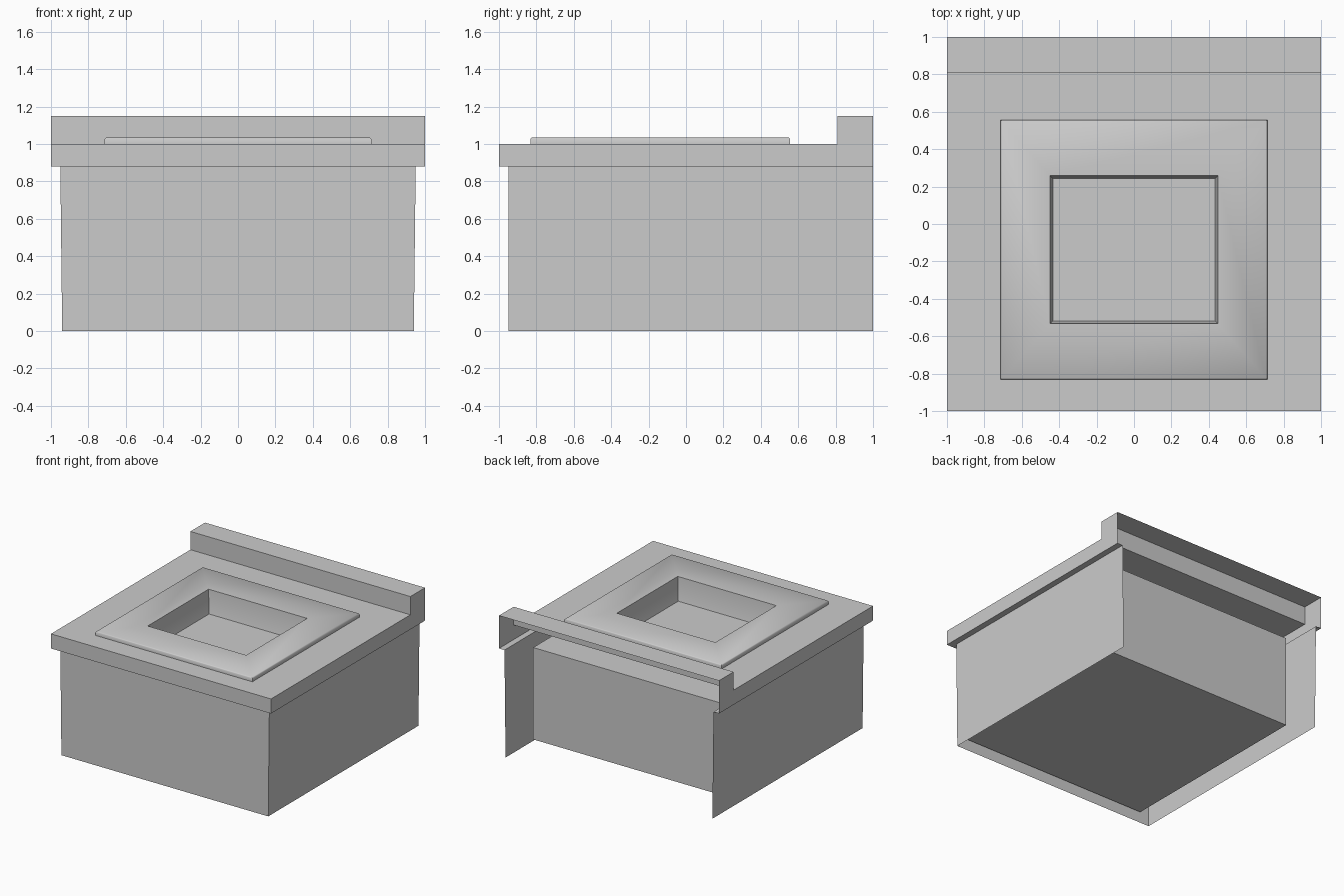
import bpy
import bmesh

if "Cube" in bpy.data.objects:
    bpy.data.objects.remove(bpy.data.objects["Cube"])


def make(name, build, smooth=False):
    """Create an object whose mesh is filled in by build(bm)."""
    bm = bmesh.new()
    build(bm)
    bmesh.ops.remove_doubles(bm, verts=bm.verts, dist=0.0005)
    me = bpy.data.meshes.new(name)
    bm.to_mesh(me)
    bm.free()
    ob = bpy.data.objects.new(name, me)
    bpy.context.collection.objects.link(ob)
    if smooth:
        bpy.context.view_layer.objects.active = ob
        ob.select_set(True)
        bpy.ops.object.shade_smooth_by_angle(angle=0.9)
        ob.select_set(False)
    return ob


def loft(bm, rings, closed=True, cap=False):
    """Bridge successive rings of points with quads."""
    vs = [[bm.verts.new(p) for p in r] for r in rings]
    n = len(vs[0])
    for a, b in zip(vs, vs[1:]):
        for i in range(n if closed else n - 1):
            j = (i + 1) % n
            bm.faces.new((a[i], a[j], b[j], b[i]))
    if cap:
        bm.faces.new(vs[-1])


def rect(x, y0, y1, z):
    return [(-x, y0, z), (x, y0, z), (x, y1, z), (-x, y1, z)]


def u_shape(x, y, z):
    """Left, front and right sides, open at the back."""
    return [(-x, 1, z), (-x, y, z), (x, y, z), (x, 1, z)]


# Cabinet sides and front, open at the back
make("cabinet_panels", lambda bm: loft(
    bm, [u_shape(0.94, -0.95, 0), u_shape(0.95, -0.95, 0.88)], closed=False))


# Closed inner box set back from the rear
def inner_box(bm):
    loft(bm, [rect(0.85, -0.94, 0.77, 0.085), rect(0.85, -0.94, 0.77, 0.84)], cap=True)
    bm.faces.new([bm.verts.new(p) for p in reversed(rect(0.85, -0.94, 0.77, 0.085))])


make("inner_box", inner_box)


# Countertop with overhanging lip, sink cut-out and raised back ledge
def counter(bm):
    loft(bm, [u_shape(0.95, -0.95, 0.88), u_shape(1, -1, 0.88), u_shape(1, -1, 1)],
         closed=False)
    loft(bm, [rect(1, -1, 0.81, 1), rect(0.71, -0.83, 0.555, 1)])
    loft(bm, [[(-1, y, z), (1, y, z)] for y, z in ((0.81, 1), (0.81, 1.15), (1, 1.15))],
         closed=False)
    for s in (-1, 1):
        end = [(s, 0.81, 1), (s, 1, 1), (s, 1, 1.15), (s, 0.81, 1.15)]
        bm.faces.new([bm.verts.new(p) for p in end[::s]])


make("countertop", counter)

# Sink rim and basin
make("sink", lambda bm: loft(bm, [
    rect(0.713, -0.832, 0.557, 1.0),
    rect(0.713, -0.832, 0.557, 1.027),
    rect(0.705, -0.824, 0.549, 1.034),
    rect(0.448, -0.533, 0.258, 1.034),
    rect(0.43, -0.515, 0.24, 0.80),
    rect(0.39, -0.475, 0.20, 0.73),
    rect(0.31, -0.395, 0.12, 0.70),
], cap=True), smooth=True)
